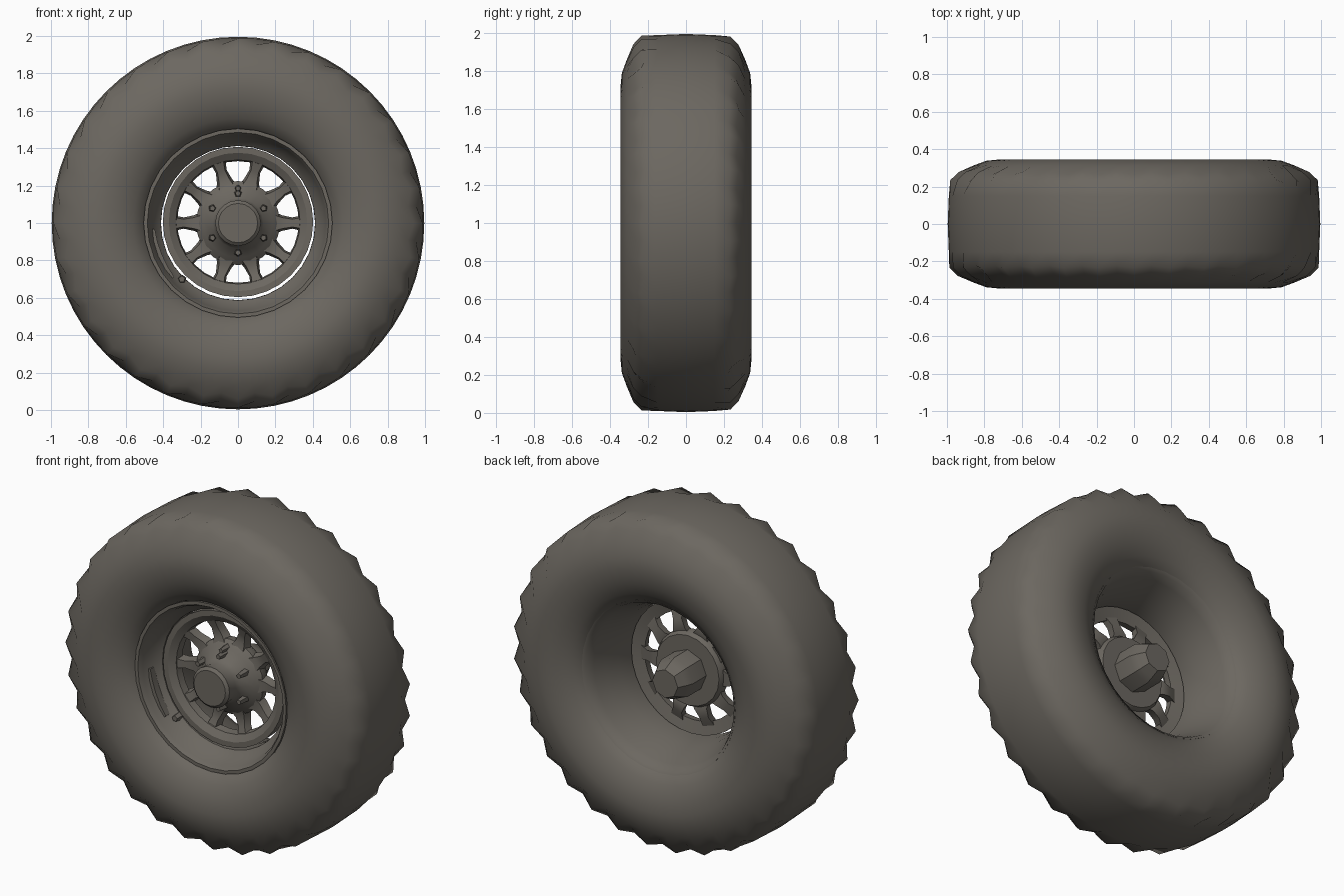
import bpy, bmesh, math
from mathutils import Vector, Matrix

if "Cube" in bpy.data.objects:
    bpy.data.objects.remove(bpy.data.objects["Cube"])

mat = bpy.data.materials.new("dark rubber grey")
mat.diffuse_color = (0.15, 0.137, 0.118, 1)
mat.use_nodes = True
mat.node_tree.nodes["Principled BSDF"].inputs["Base Color"].default_value = mat.diffuse_color
CENTRE = Vector((0, 0, 1.0))


def finish(name, bm, angle=40, loc=CENTRE):
    bmesh.ops.recalc_face_normals(bm, faces=bm.faces[:])
    me = bpy.data.meshes.new(name)
    bm.to_mesh(me)
    bm.free()
    ob = bpy.data.objects.new(name, me)
    bpy.context.collection.objects.link(ob)
    me.materials.append(mat)
    ob.location = loc
    bpy.ops.object.select_all(action='DESELECT')
    ob.select_set(True)
    bpy.context.view_layer.objects.active = ob
    bpy.ops.object.shade_smooth_by_angle(angle=math.radians(angle))
    return ob


def lathe(name, profile, n, closed=False, bump=None, angle=40, loc=CENTRE):
    """Spin (radius, y) points about the y axis; open profiles get end caps."""
    bm = bmesh.new()
    rings = []
    for k, (r, y) in enumerate(profile):
        ring = []
        for i in range(n):
            a = 2 * math.pi * i / n
            rr, yy = bump(k, i, r, y) if bump else (r, y)
            ring.append(bm.verts.new((rr * math.sin(a), yy, rr * math.cos(a))))
        rings.append(ring)
    pairs = list(zip(rings, rings[1:]))
    if closed:
        pairs.append((rings[-1], rings[0]))
    for a, b in pairs:
        for i in range(n):
            j = (i + 1) % n
            bm.faces.new((a[i], a[j], b[j], b[i]))
    if not closed:
        bm.faces.new(rings[0])
        bm.faces.new(rings[-1])
    return finish(name, bm, angle, loc)


# Tyre: rounded sidewalls, nearly flat tread, lugs along both shoulders
half = [(0.49, 0.22), (0.51, 0.26), (0.56, 0.297), (0.63, 0.33), (0.72, 0.345),
        (0.79, 0.338), (0.86, 0.312), (0.93, 0.272), (0.975, 0.23), (0.99, 0.15)]
tyre = [(r, -y) for r, y in half] + [(0.996, 0)] + half[::-1]


def tread_lugs(k, i, r, y):
    if 0.92 < r < 0.98:
        front = y < 0
        if (i + (0 if front else 1)) % 2:
            r -= 0.018
            y *= 0.97
        else:
            r += 0.012
            y *= 1.02
    return r, y


lathe("tyre", tyre, 64, True, tread_lugs, 50)

# Rim barrel: stepped at the front, tapered towards the back
lathe("rim_barrel", [(0.505, -0.262), (0.485, -0.262), (0.47, -0.235), (0.455, -0.17),
                     (0.413, -0.13), (0.412, -0.05), (0.425, 0.04), (0.45, 0.13),
                     (0.475, 0.2), (0.495, 0.25), (0.512, 0.262), (0.51, 0.2),
                     (0.47, 0.1), (0.44, -0.04), (0.47, -0.12), (0.5, -0.22)], 32, True)

# Ring that carries the outer spoke ends
lathe("wheel_ring", [(0.402, -0.14), (0.37, -0.14), (0.332, -0.115), (0.325, -0.07),
                     (0.40, -0.05)], 32, True, angle=30, loc=CENTRE + Vector((0, 0, 0.006)))

# Hub: flat front cap, cone, back plate and rear axle stub
lathe("hub", [(0.105, -0.27), (0.122, -0.255), (0.117, -0.19), (0.135, -0.15),
              (0.185, -0.115), (0.225, -0.08), (0.225, -0.04), (0.21, -0.015)], 20)
lathe("axle_stub", [(0.125, -0.02), (0.125, 0.11), (0.11, 0.15), (0.085, 0.2)], 8, angle=35)

# Ten tapered spokes
bm = bmesh.new()
for i in range(10):
    rot = Matrix.Rotation(math.radians(36 * i), 4, 'Y')
    rows = []
    for r, w, y in ((0.19, 0.062, -0.1), (0.235, 0.042, -0.085), (0.29, 0.03, -0.095),
                    (0.345, 0.042, -0.115)):
        rows.append([bm.verts.new(rot @ Vector(p)) for p in
                     ((r, y, -w * 0.7), (r, y, w * 0.7), (r, y + 0.05, w), (r, y + 0.05, -w))])
    for a, b in zip(rows, rows[1:]):
        for j in range(4):
            k = (j + 1) % 4
            bm.faces.new((a[j], a[k], b[k], b[j]))
    bm.faces.new(rows[0])
    bm.faces.new(rows[-1])
finish("spokes", bm, 50)

# Wheel nuts around the cone, with one extra small stud at the top
bm = bmesh.new()
nuts = [(60 * i, 0.158, 0.022, -0.155) for i in range(6)] + [(0, 0.185, 0.02, -0.13)]
for deg, r, size, y in nuts:
    a = math.radians(deg)
    place = Matrix.Translation((r * math.sin(a), y, r * math.cos(a))) @ \
        Matrix.Rotation(a, 4, 'Y') @ Matrix.Rotation(math.pi / 2, 4, 'X')
    bmesh.ops.create_cone(bm, cap_ends=True, segments=5, radius1=size, radius2=size * 0.7,
                          depth=0.07, matrix=place)
finish("wheel_nuts", bm, 20)

# Raised balance strip and valve block on the rim wall
bm = bmesh.new()
strip = []
for i in range(5):
    a = math.radians(184 + 9 * i)
    d = Vector((math.cos(a), 0, math.sin(a)))
    w = 0.006 + 0.006 * math.sin(math.pi * i / 4)
    strip.append([bm.verts.new(d * (0.452 + s * w) + Vector((0, y, 0)))
                  for s, y in ((-1, -0.2), (1, -0.2), (1, -0.15), (-1, -0.15))])
for a, b in zip(strip, strip[1:]):
    for j in range(4):
        k = (j + 1) % 4
        bm.faces.new((a[j], a[k], b[k], b[j]))
bm.faces.new(strip[0])
bm.faces.new(strip[-1])
finish("balance_strip", bm, 30)

bm = bmesh.new()
bmesh.ops.create_cone(bm, cap_ends=True, segments=5, radius1=0.025, radius2=0.018, depth=0.05,
                      matrix=Matrix.Translation((-0.3, -0.15, -0.3)) @ Matrix.Rotation(math.pi / 2, 4, 'X'))
finish("valve", bm, 20)
